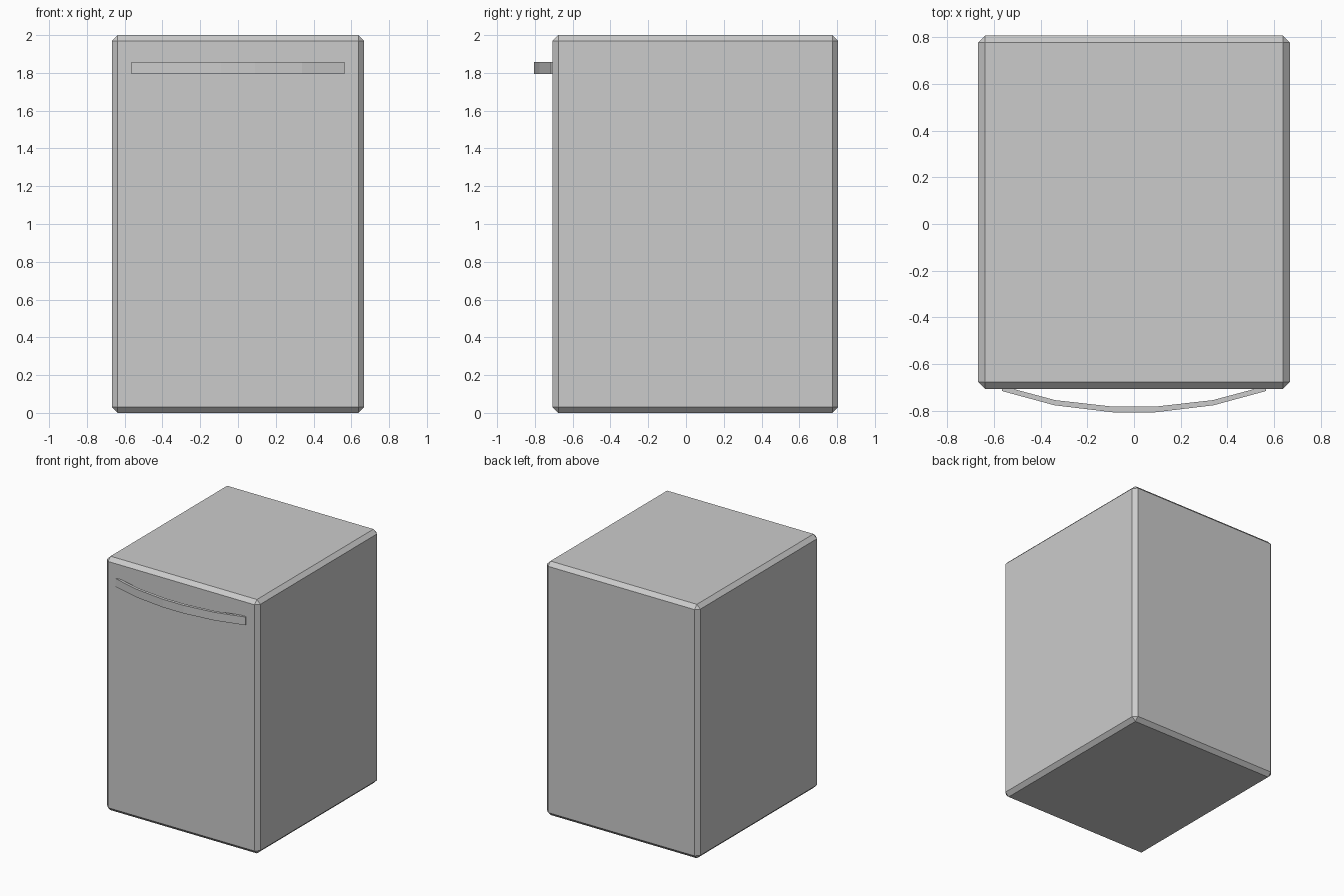
import bpy, bmesh
from mathutils import Matrix

if "Cube" in bpy.data.objects:
    bpy.data.objects.remove(bpy.data.objects["Cube"])


def add_object(name, bm):
    bmesh.ops.recalc_face_normals(bm, faces=bm.faces)
    mesh = bpy.data.meshes.new(name)
    bm.to_mesh(mesh)
    bm.free()
    obj = bpy.data.objects.new(name, mesh)
    bpy.context.collection.objects.link(obj)
    return obj


# Cabinet: box with a single flat chamfer on every edge
bm = bmesh.new()
bmesh.ops.create_cube(bm, size=1.0,
                      matrix=Matrix.Translation((0, 0.05, 1)) @ Matrix.Diagonal((1.336, 1.512, 2, 1)))
cabinet = add_object("cabinet", bm)
bevel = cabinet.modifiers.new("chamfer", 'BEVEL')
bevel.width = 0.03
bevel.segments = 1

# Door handle: faceted bowed bar, half outline mirrored in x and extruded in z
outer = [(-0.565, -0.715), (-0.34, -0.776), (-0.09, -0.806)]
inner = [(-0.565, -0.693), (-0.337, -0.754), (-0.088, -0.782)]
outer += [(-x, y) for x, y in reversed(outer)]
inner += [(-x, y) for x, y in reversed(inner)]
z_low, z_high = 1.793, 1.857
bm = bmesh.new()
rings = [[bm.verts.new(p) for p in ((*o, z_low), (*i, z_low), (*i, z_high), (*o, z_high))]
         for o, i in zip(outer, inner)]
for a, b in zip(rings, rings[1:]):
    for k in range(4):
        n = (k + 1) % 4
        bm.faces.new((a[k], a[n], b[n], b[k]))
bm.faces.new(rings[0])
bm.faces.new(rings[-1])
add_object("door_handle", bm)
